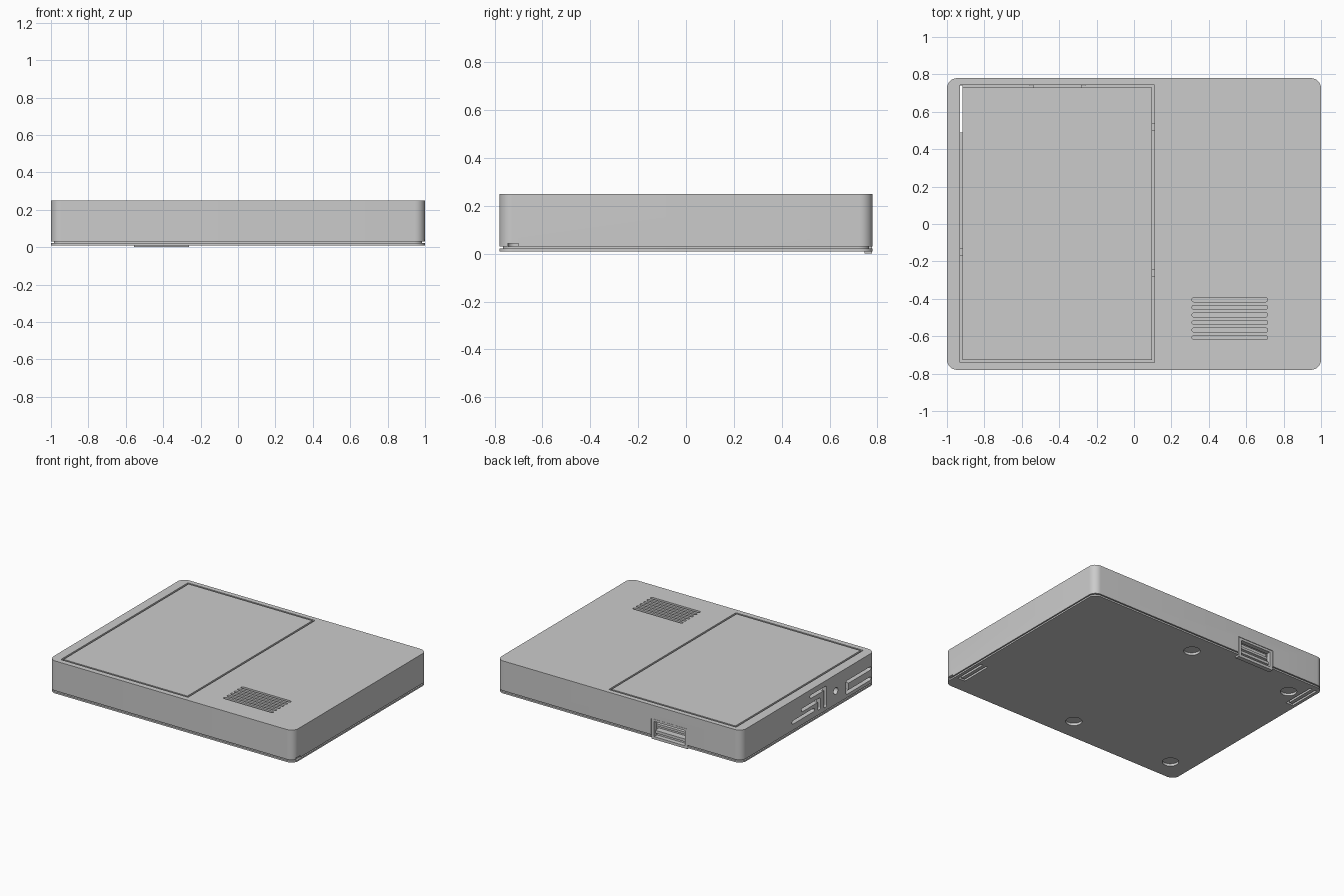
import bpy, bmesh
from math import cos, sin, pi

if "Cube" in bpy.data.objects:
    bpy.data.objects.remove(bpy.data.objects["Cube"])


def prism(name, a, b, c, r=0.0, axis='z', seg=8):
    """Box with corners rounded about an axis; a, b, c are the x, y, z ranges."""
    rng = {'x': a, 'y': b, 'z': c}
    u, v = {'z': 'xy', 'x': 'yz', 'y': 'xz'}[axis]
    (u0, u1), (v0, v1), (w0, w1) = rng[u], rng[v], rng[axis]
    if r:
        r = min(r, (u1 - u0) / 2 - 1e-4, (v1 - v0) / 2 - 1e-4)
        corners = [(u1 - r, v1 - r), (u0 + r, v1 - r), (u0 + r, v0 + r), (u1 - r, v0 + r)]
        pts = [(cx + r * cos(pi / 2 * (q + i / seg)), cy + r * sin(pi / 2 * (q + i / seg)))
               for q, (cx, cy) in enumerate(corners) for i in range(seg + 1)]
    else:
        pts = [(u1, v1), (u0, v1), (u0, v0), (u1, v0)]
    bm = bmesh.new()
    place = {'z': lambda p: (p[0], p[1], w0), 'x': lambda p: (w0, p[0], p[1]),
             'y': lambda p: (p[0], w0, p[1])}[axis]
    face = bm.faces.new([bm.verts.new(place(p)) for p in pts])
    ext = bmesh.ops.extrude_face_region(bm, geom=[face])
    verts = [e for e in ext['geom'] if isinstance(e, bmesh.types.BMVert)]
    for p in verts:
        p.co['xyz'.index(axis)] = w1
    bmesh.ops.recalc_face_normals(bm, faces=bm.faces)
    me = bpy.data.meshes.new(name)
    bm.to_mesh(me)
    bm.free()
    ob = bpy.data.objects.new(name, me)
    bpy.context.collection.objects.link(ob)
    return ob


def combine(ob, tools, op='DIFFERENCE'):
    """Apply one boolean per tool and remove the tool."""
    for t in tools:
        m = ob.modifiers.new('bool', 'BOOLEAN')
        m.object, m.operation, m.solver = t, op, 'EXACT'
        bpy.context.view_layer.objects.active = ob
        bpy.ops.object.modifier_apply(modifier=m.name)
        bpy.data.objects.remove(t)


def smooth(ob):
    bpy.ops.object.select_all(action='DESELECT')
    ob.select_set(True)
    bpy.context.view_layer.objects.active = ob
    bpy.ops.object.shade_smooth_by_angle(angle=0.6)


def cut(a, b, c, r=0.0, axis='z'):
    return prism('cutter', a, b, c, r, axis)


def wall_slot(y0, y1, z0, z1):
    return cut((-1.05, -0.95), (y0, y1), (z0, z1), 0.011, 'x')


# Hollow upper body
body = prism('body_shell', (-1, 1), (-0.78, 0.78), (0.03, 0.25), 0.055)
cuts = [cut((-0.965, 0.965), (-0.745, 0.745), (0, 0.22), 0.03),
        cut((-0.93, 0.11), (-0.74, 0.744), (0.2, 0.3)),            # lid opening
        cut((-0.56, -0.26), (0.7, 0.85), (0, 0.15)),               # rear connector
        cut((0.95, 1.05), (-0.745, -0.7), (0.02, 0.042))]          # side notch
# Top vents
for i in range(6):
    y = -0.405 - i * 0.0405
    cuts.append(cut((0.31, 0.715), (y - 0.011, y + 0.011), (0.2, 0.3), 0.011))
# Left side slots: stepped group, round hole, U-shaped slot
cuts += [wall_slot(-0.07, 0.19, 0.075, 0.1),
         wall_slot(-0.14, 0.08, 0.125, 0.15),
         wall_slot(-0.14, -0.11, 0.065, 0.15),
         wall_slot(-0.21, -0.02, 0.185, 0.21),
         wall_slot(-0.21, -0.18, 0.055, 0.21),
         cut((-1.05, -0.95), (-0.345, -0.295), (0.105, 0.155), 0.025, 'x'),
         wall_slot(-0.73, -0.44, 0.13, 0.155),
         wall_slot(-0.73, -0.44, 0.055, 0.08),
         wall_slot(-0.47, -0.44, 0.055, 0.155)]
combine(body, cuts)
smooth(body)

# Lid panel with small clips bridging the groove
lid = prism('lid_panel', (-0.916, 0.096), (-0.727, 0.731), (0.22, 0.25))
for n, (x, y) in enumerate([(0.103, 0.52), (0.103, -0.26), (-0.923, -0.15)]):
    prism(f'lid_clip_{n + 1}', (x - 0.012, x + 0.012), (y - 0.02, y + 0.02), (0.205, 0.225))

# Bottom plate with inset lip and screw bosses
plate = prism('bottom_plate', (-1, 1), (-0.78, 0.78), (0.01, 0.022), 0.055)
screws = [(x, y) for x in (-0.835, 0.01) for y in (-0.615, 0.615)]
combine(plate, [prism('lip', (-0.985, 0.985), (-0.765, 0.765), (0.015, 0.03), 0.045)]
        + [prism('boss', (x - 0.075, x + 0.075), (y - 0.075, y + 0.075), (0.02, 0.06), 0.075)
           for x, y in screws], 'UNION')
holes = [cut((x - 0.055, x + 0.055), (y - 0.055, y + 0.055), (0, 0.028), 0.055)
         for x, y in screws]
# U-shaped flexible tabs near two opposite corners
for s, y0, y1 in ((1, -0.67, -0.43), (-1, 0.49, 0.74)):
    for x in (0.925, 0.968):
        holes.append(cut((s * x - 0.008, s * x + 0.008), (y0, y1), (0, 0.1)))
    xs = sorted((s * 0.917, s * 0.976))
    holes.append(cut(xs, (y0, y0 + 0.016), (0, 0.1)))
holes.append(cut((-0.56, -0.26), (0.74, 0.85), (0, 0.1)))
combine(plate, holes)
smooth(plate)

# Rear connector frame with recessed bars
frame = prism('connector_frame', (-0.557, -0.263), (0.745, 0.778), (0, 0.148))
combine(frame, [cut((-0.535, -0.285), (0.7, 0.8), (0.02, 0.132))])
prism('connector_bar_upper', (-0.54, -0.28), (0.72, 0.75), (0.088, 0.105))
prism('connector_bar_lower', (-0.54, -0.28), (0.72, 0.765), (0.042, 0.062))
prism('connector_back', (-0.55, -0.27), (0.69, 0.72), (0.025, 0.145))
